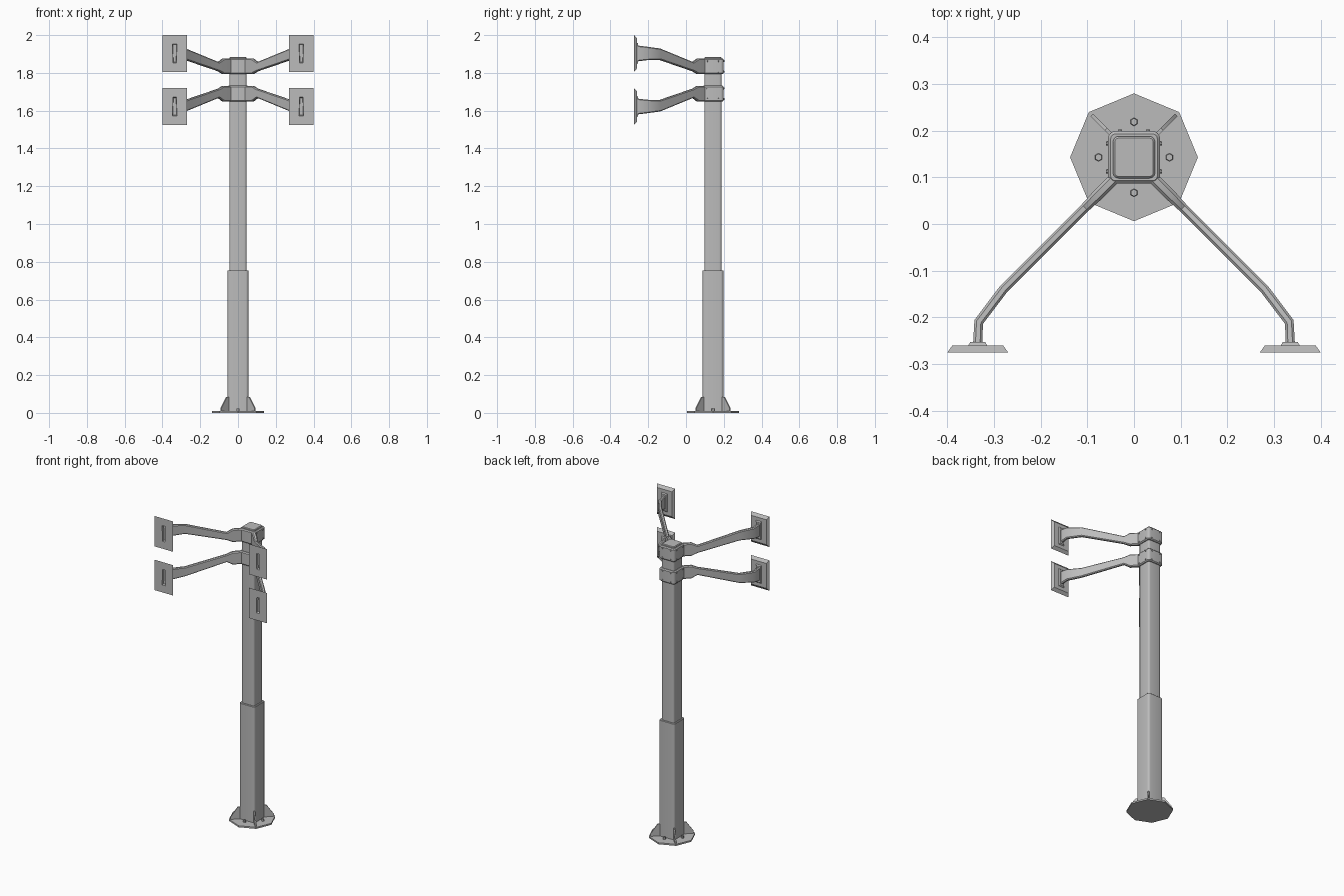
import bpy, bmesh
from math import pi, sin, cos, radians
from mathutils import Vector, Matrix

cube = bpy.data.objects.get("Cube")
if cube:
    bpy.data.objects.remove(cube, do_unlink=True)

metal = bpy.data.materials.new("grey_metal")
metal.use_nodes = True
GREY = (0.5, 0.5, 0.5, 1)
metal.diffuse_color = GREY
metal.node_tree.nodes["Principled BSDF"].inputs["Base Color"].default_value = GREY

CY = 0.143       # pole centre on y
MIRROR_Z = 1.7625  # height midway between the two arm levels


def finish(name, bm, angle=40):
    bmesh.ops.recalc_face_normals(bm, faces=bm.faces)
    mesh = bpy.data.meshes.new(name)
    bm.to_mesh(mesh)
    bm.free()
    obj = bpy.data.objects.new(name, mesh)
    bpy.context.collection.objects.link(obj)
    mesh.materials.append(metal)
    bpy.ops.object.select_all(action='DESELECT')
    obj.select_set(True)
    bpy.context.view_layer.objects.active = obj
    bpy.ops.object.shade_smooth_by_angle(angle=radians(angle))
    return obj


def loft(name, rings, angle=40):
    """Skin a list of equal-length point rings and cap both ends."""
    bm = bmesh.new()
    rows = [[bm.verts.new(p) for p in ring] for ring in rings]
    n = len(rows[0])
    for a, b in zip(rows, rows[1:]):
        for i in range(n):
            j = (i + 1) % n
            bm.faces.new((a[i], a[j], b[j], b[i]))
    bm.faces.new(rows[0])
    bm.faces.new(rows[-1])
    return finish(name, bm, angle)


def rounded_square(half, radius, z, steps=4):
    ring = []
    for k, (sx, sy) in enumerate(((1, 1), (-1, 1), (-1, -1), (1, -1))):
        for s in range(steps + 1):
            a = k * pi / 2 + s * pi / 2 / steps
            ring.append((sx * (half - radius) + radius * cos(a),
                         CY + sy * (half - radius) + radius * sin(a), z))
    return ring


def square_tube(name, half, radius, low, high, bevel):
    loft(name, [rounded_square(half - bevel, radius - bevel, low),
                rounded_square(half, radius, low + bevel),
                rounded_square(half, radius, high - bevel),
                rounded_square(half - bevel, radius - bevel, high)])


def bolt(name, centre, axis, radius, height):
    bm = bmesh.new()
    turn = Vector((0, 0, 1)).rotation_difference(Vector(axis)).to_matrix().to_4x4()
    bmesh.ops.create_cone(bm, cap_ends=True, segments=6, radius1=radius,
                          radius2=radius * 0.85, depth=height,
                          matrix=Matrix.Translation(centre) @ turn)
    finish(name, bm, 20)


# Octagonal foot plate
bm = bmesh.new()
bmesh.ops.create_cone(bm, cap_ends=True, segments=8, radius1=0.137, radius2=0.137,
                      depth=0.01, matrix=Matrix.Translation((0, CY, 0.005)))
finish("foot_plate", bm)

# Two-stage square pole
square_tube("lower_pole", 0.055, 0.014, 0.005, 0.755, 0.002)
square_tube("upper_pole", 0.045, 0.012, 0.75, 1.885, 0.004)

# Corner gussets and anchor bolts
for k in range(4):
    a = pi / 4 + k * pi / 2
    out, side = Vector((cos(a), sin(a), 0)), Vector((-sin(a), cos(a), 0)) * 0.004
    profile = [(0.06, 0.008), (0.128, 0.008), (0.128, 0.025), (0.085, 0.085), (0.06, 0.085)]
    base = [Vector((0, CY, z)) + out * r for r, z in profile]
    loft("gusset", [[p - side for p in base], [p + side for p in base]])
    b = k * pi / 2
    bolt("anchor_bolt", (0.076 * cos(b), CY + 0.076 * sin(b), 0.016), (0, 0, 1), 0.009, 0.016)

# Arm stations: x, y, z, half height, half width
ARM = [(0.035, 0.105, 1.835, 0.041, 0.012),
       (0.08, 0.06, 1.835, 0.041, 0.012),
       (0.105, 0.035, 1.833, 0.024, 0.010),
       (0.28, -0.14, 1.899, 0.030, 0.010),
       (0.333, -0.21, 1.903, 0.036, 0.010),
       (0.335, -0.257, 1.903, 0.042, 0.010)]


def build_arm(sx, flip):
    def place(x, y, z):
        return Vector((sx * x, y, 2 * MIRROR_Z - z if flip else z))

    # Bent flat bar with chamfered edges
    rings = []
    for i, (x, y, z, h, w) in enumerate(ARM):
        prev, nxt = ARM[max(i - 1, 0)], ARM[min(i + 1, len(ARM) - 1)]
        d = Vector((nxt[0] - prev[0], nxt[1] - prev[1])).normalized()
        c = w * 0.5
        section = [(w, h - c), (c, h), (-c, h), (-w, h - c),
                   (-w, c - h), (-c, -h), (c, -h), (w, c - h)]
        rings.append([place(x - d.y * u, y + d.x * u, z + v) for u, v in section])
    loft("arm", rings, 35)

    # Mounting pad behind the end plate, then the plate with a front slot
    def rect(y, hx, hz, taper=0):
        return [place(0.335 + u * (hx - (taper if v < 0 else 0)), y, 1.903 + v * hz)
                for u, v in ((-1, -1), (1, -1), (1, 1), (-1, 1))]
    loft("mounting_pad", [rect(-0.26, 0.02, 0.058), rect(-0.253, 0.016, 0.052)])
    loft("end_plate", [rect(-0.262, 0.010, 0.046, 0.003), rect(-0.275, 0.012, 0.05, 0.003),
                       rect(-0.275, 0.065, 0.0975), rect(-0.26, 0.054, 0.08)], 20)


for flip in (False, True):
    z = 2 * MIRROR_Z - 1.835 if flip else 1.835
    # Clamp collar with bolts on the back and sides
    square_tube("collar", 0.056, 0.016, z - 0.042, z + 0.042, 0.006)
    for dz in (-0.028, 0.028):
        for t in (-0.03, 0.03):
            bolt("collar_bolt", (t, CY + 0.057, z + dz), (0, 1, 0), 0.005, 0.006)
            for sx in (-1, 1):
                bolt("collar_bolt", (sx * 0.057, CY + t, z + dz), (sx, 0, 0), 0.005, 0.006)
    for sx in (-1, 1):
        build_arm(sx, flip)
